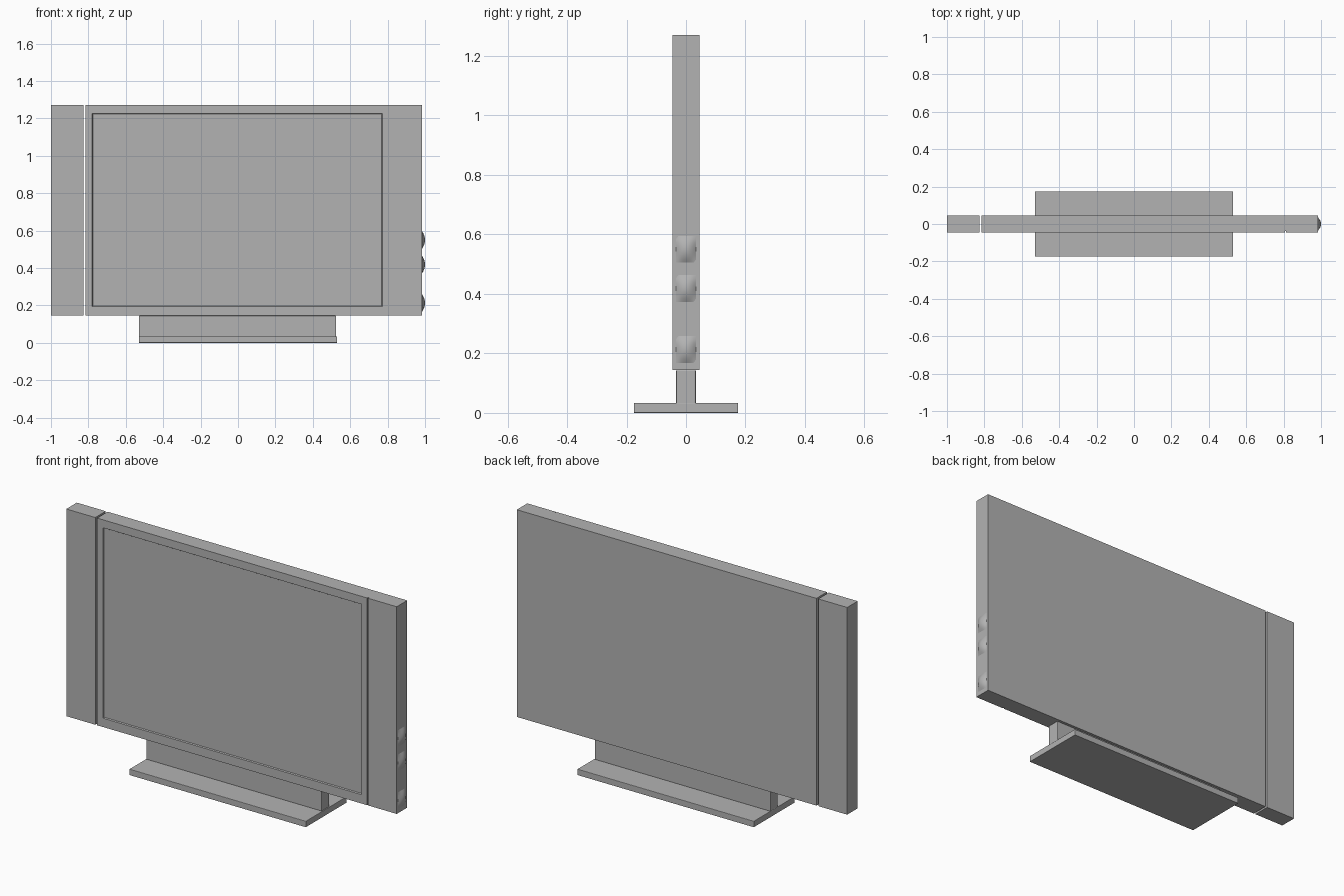
import bpy, bmesh

old = bpy.data.objects.get("Cube")
if old:
    bpy.data.objects.remove(old)

grey = bpy.data.materials.new("neutral_grey")
grey.use_nodes = True
COLOUR = (0.45, 0.45, 0.45, 1)
grey.diffuse_color = COLOUR
grey.node_tree.nodes["Principled BSDF"].inputs["Base Color"].default_value = COLOUR

BOTTOM, TOP, HALF = 0.145, 1.27, 0.045


def finish(name, bm):
    bmesh.ops.recalc_face_normals(bm, faces=bm.faces)
    mesh = bpy.data.meshes.new(name)
    bm.to_mesh(mesh)
    bm.free()
    mesh.materials.append(grey)
    obj = bpy.data.objects.new(name, mesh)
    bpy.context.collection.objects.link(obj)
    return obj


def prism(outline, z0, z1):
    """Extrude a plan outline upwards."""
    bm = bmesh.new()
    base = bm.faces.new([bm.verts.new((x, y, z0)) for x, y in outline])
    top = bmesh.ops.extrude_face_region(bm, geom=[base])["geom"]
    verts = [v for v in top if isinstance(v, bmesh.types.BMVert)]
    bmesh.ops.translate(bm, verts=verts, vec=(0, 0, z1 - z0))
    bmesh.ops.recalc_face_normals(bm, faces=bm.faces)
    return bm


def box(name, x0, x1, depth, z0, z1, bevel=0):
    outline = [(x0, -depth), (x1, -depth), (x1, depth), (x0, depth)]
    obj = finish(name, prism(outline, z0, z1))
    if bevel:
        mod = obj.modifiers.new("soft_edges", "BEVEL")
        mod.width = bevel
        mod.segments = 2
    return obj


# Cabinet with a shallow front seam beside the right-hand panel
seam = HALF - 0.008
plan = [(-0.815, -HALF), (0.807, -HALF), (0.807, -seam), (0.813, -seam),
        (0.813, -HALF), (0.985, -HALF), (0.985, HALF), (-0.815, HALF)]
bm = prism(plan, BOTTOM, TOP)

# Recessed screen cut into the wide front face
screen = max((f for f in bm.faces if f.normal.y < -0.9), key=lambda f: f.calc_area())
bmesh.ops.inset_region(bm, faces=[screen], thickness=0.035)
middle = screen.calc_center_median()
for v in screen.verts:
    v.co.x = -0.78 if v.co.x < middle.x else 0.772
    v.co.z = 0.193 if v.co.z < middle.z else 1.227
bmesh.ops.inset_region(bm, faces=[screen], thickness=0.005, depth=-0.006)
finish("cabinet", bm)

# Detached side speaker
box("side_speaker", -1.0, -0.826, HALF, BOTTOM, TOP)

# Stand
box("stand_neck", -0.53, 0.525, 0.033, 0.03, BOTTOM, 0.004)
box("stand_base", -0.53, 0.53, 0.175, 0.0, 0.033, 0.002)


# Domed control buttons on the side
def button(name, z, half_y=0.034, half_z=0.045, rise=0.015):
    bm = bmesh.new()
    bmesh.ops.create_grid(bm, x_segments=8, y_segments=8, size=1)
    for v in bm.verts:
        u, w = v.co.x, v.co.y
        bulge = (1 - u * u) * (1 - w * w)
        v.co = (0.985 + rise * bulge, u * half_y, z + w * half_z)
    for f in bm.faces:
        f.smooth = True
    finish(name, bm)


for label, height in (("power", 0.213), ("lower", 0.418), ("upper", 0.55)):
    button(label + "_button", height)
